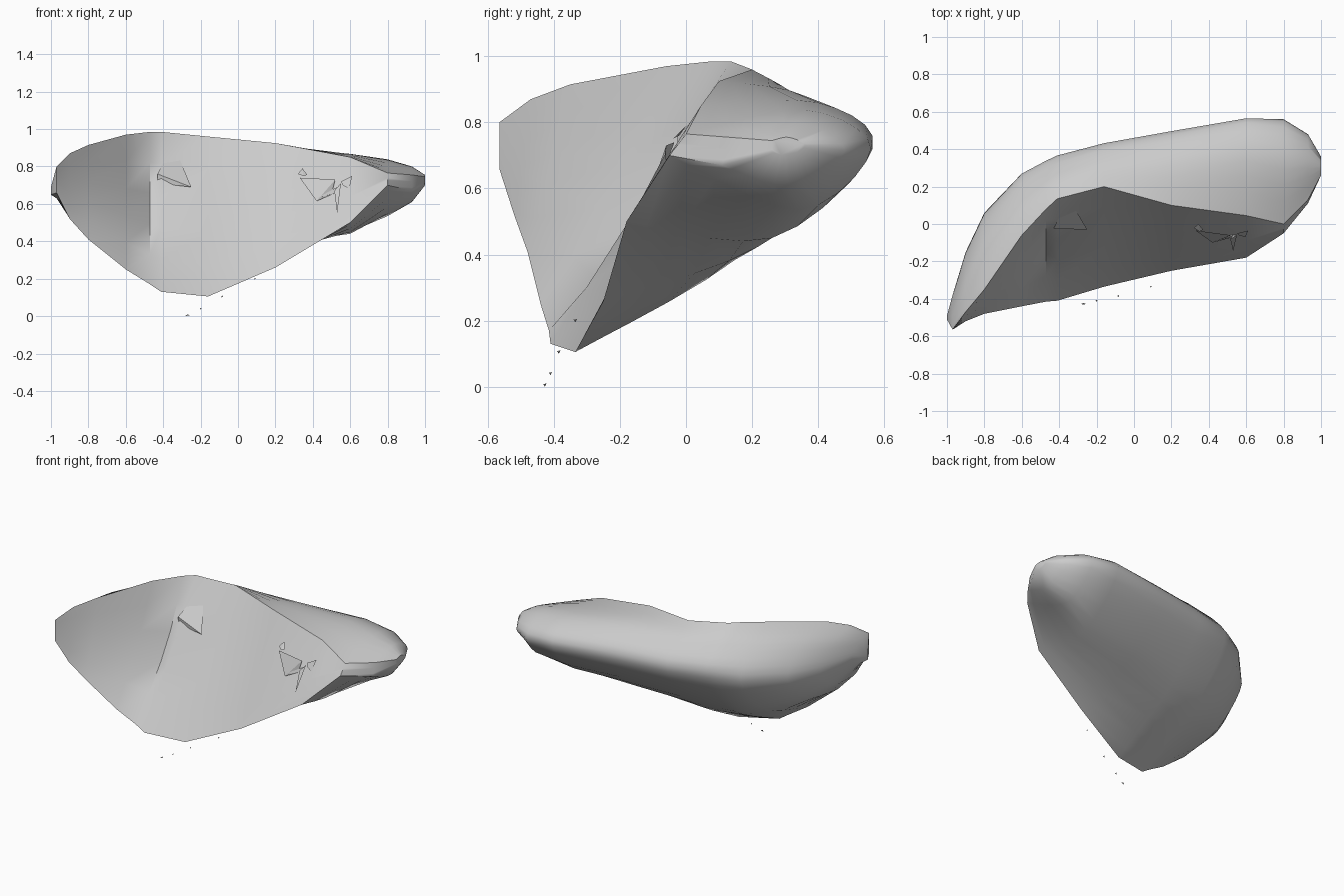
import bpy, bmesh
from math import sin, pi
from mathutils import Vector

# Cross-sections along x, each: x, then (y, z) pairs for
# lower front edge, upper front edge, upper back, rearmost point, underside
SECTIONS = [
    (-1.0, -.51, .65, -.51, .69, -.50, .69, -.49, .67, -.50, .65),
    (-.97, -.565, .66, -.565, .80, -.47, .78, -.38, .70, -.46, .63),
    (-.90, -.52, .52, -.47, .87, -.27, .82, -.15, .68, -.29, .54),
    (-.80, -.48, .41, -.35, .915, -.09, .86, .06, .68, -.16, .47),
    (-.60, -.44, .25, -.06, .97, .14, .89, .27, .69, .02, .41),
    (-.47, -.415, .17, .08, .985, .23, .89, .335, .70, .07, .38),
    (-.41, -.41, .13, .135, .985, .27, .885, .36, .70, .08, .37),
    (-.16, -.335, .105, .20, .96, .34, .87, .425, .70, .15, .385),
    (.20, -.25, .26, .10, .925, .36, .88, .495, .715, .22, .425),
    (.60, -.18, .50, .045, .85, .40, .86, .565, .72, .26, .45),
    (.80, -.05, .70, .00, .765, .36, .838, .56, .72, .34, .535),
    (.93, .11, .67, .13, .755, .34, .80, .48, .715, .31, .61),
    (1.0, .26, .71, .26, .745, .31, .755, .36, .73, .31, .70),
]
# Backward hollow of the front face beside the fold
HOLLOW = {-.60: .03, -.47: .07}


def make_object(name, bm, angle=0.7):
    bmesh.ops.recalc_face_normals(bm, faces=bm.faces)
    mesh = bpy.data.meshes.new(name)
    bm.to_mesh(mesh)
    bm.free()
    ob = bpy.data.objects.new(name, mesh)
    bpy.context.collection.objects.link(ob)
    bpy.ops.object.select_all(action='DESELECT')
    ob.select_set(True)
    bpy.context.view_layer.objects.active = ob
    bpy.ops.object.shade_smooth_by_angle(angle=angle)
    return ob


def spline(a, b, c, d, t):
    return 0.5 * (2 * b + (c - a) * t + (2 * a - 5 * b + 4 * c - d) * t**2
                  + (3 * b - a - 3 * c + d) * t**3)


def ring(section, steps=5):
    x = section[0]
    low, top, up, back, under = [Vector((x, section[i], section[i + 1]))
                                 for i in range(1, 11, 2)]
    # Slanted front, then a rounded back from top to bottom edge
    hollow = Vector((0, HOLLOW.get(x, 0), 0))
    pts = [low.lerp(top, i / steps) + hollow * sin(pi * i / steps) for i in range(steps)]
    path = [top, top, up, back, under, low, low]
    for k in range(4):
        pts += [spline(*path[k:k + 4], i / steps) for i in range(steps)]
    return pts


# Main body: loft through the cross-sections
bm = bmesh.new()
rings = [[bm.verts.new(p) for p in ring(s)] for s in SECTIONS]
n = len(rings[0])
for a, b in zip(rings, rings[1:]):
    for i in range(n):
        j = (i + 1) % n
        bm.faces.new((a[i], a[j], b[j], b[i]))
bm.faces.new(rings[0])
bm.faces.new(rings[-1])
make_object("body", bm, 0.8)


def shard(name, *points):
    bm = bmesh.new()
    v = [bm.verts.new(p) for p in points]
    for f in ((0, 1, 2), (0, 1, 3), (0, 2, 3), (1, 2, 3)):
        bm.faces.new([v[i] for i in f])
    make_object(name, bm, 0.1)


# Pointed flap at the fold in the front face
shard("front_flap", (-.43, -.025, .76), (-.25, -.03, .69),
      (-.43, -.02, .71), (-.35, .14, .93))

# Splinters poking out of the front face
shard("splinter_large", (.33, -.035, .74), (.52, -.06, .73), (.42, -.10, .615), (.50, -.07, .65))
shard("splinter_upper", (.32, -.02, .76), (.345, 0, .79), (.37, -.03, .755), (.35, -.04, .75))
shard("splinter_right", (.55, -.05, .72), (.61, -.035, .75), (.595, -.07, .68), (.56, -.06, .70))
shard("splinter_lower", (.53, -.145, .55), (.55, -.06, .71), (.515, -.08, .67), (.53, -.06, .68))
shard("splinter_link", (.42, -.10, .63), (.53, -.06, .69), (.53, -.07, .66), (.50, -.05, .65))

# Tiny loose flakes below the lower edge
for i, (x, y, z) in enumerate([(-.27, -.427, .005), (-.20, -.41, .04),
                               (-.085, -.385, .105), (.09, -.335, .20)]):
    s = .012 if i == 0 else .005
    shard(f"flake_{i + 1}", (x - s, y, z - .005), (x + s, y, z),
          (x, y + .005, z + .005), (x, y - .005, z + .003))
